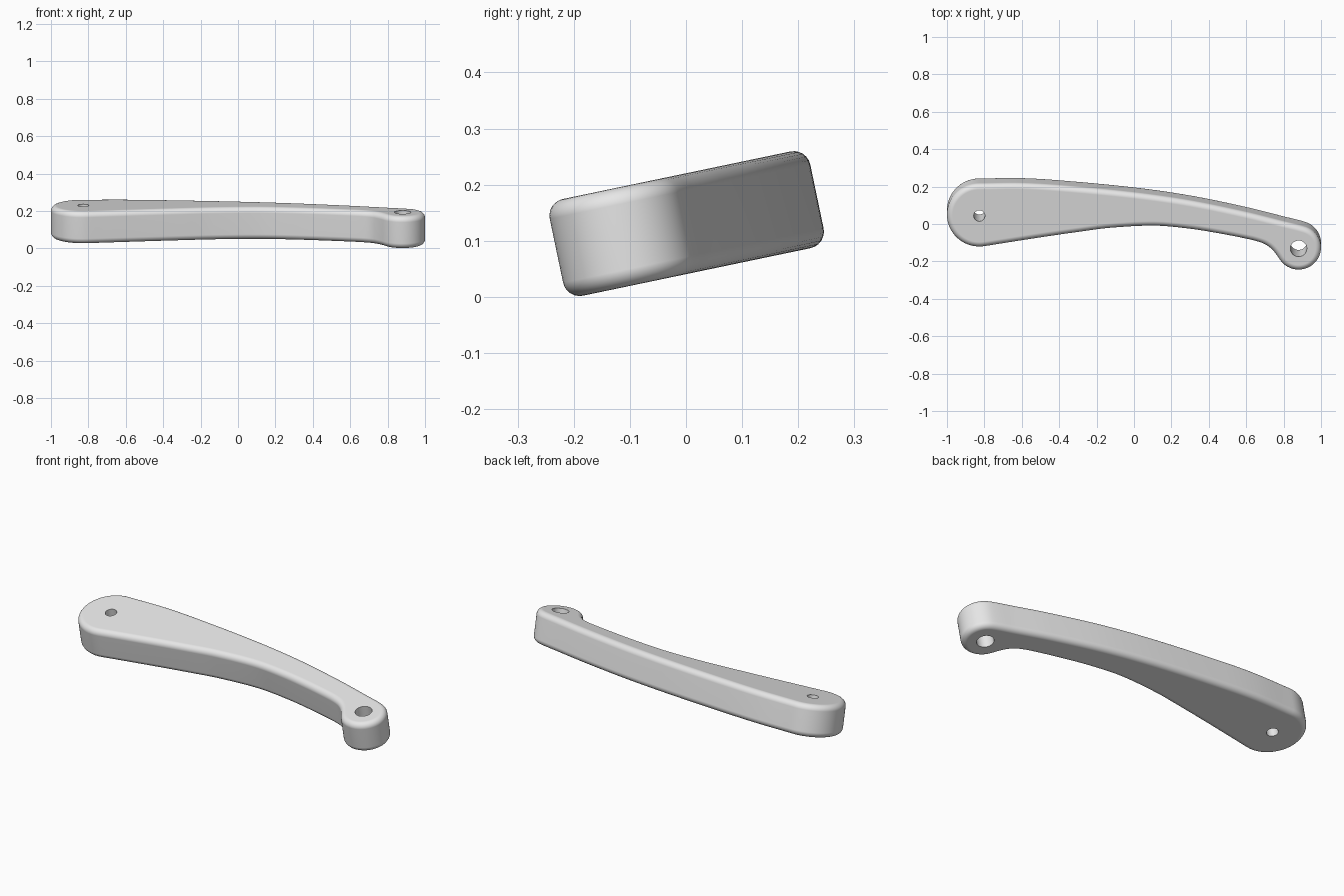
import bpy, bmesh
from math import radians, cos, sin
from mathutils import Vector

cube = bpy.data.objects.get("Cube")
if cube:
    bpy.data.objects.remove(cube, do_unlink=True)

THICK, ROUND = 0.176, 0.03
TILT, CENTRE = radians(11.8), (0, 0, 0.1305)
BIG, BIG_R = Vector((-0.827, 0.063)), 0.173
SMALL, SMALL_R = Vector((0.88, -0.116)), 0.12

grey = bpy.data.materials.new("light_grey")
grey.use_nodes = True
grey.diffuse_color = (0.8, 0.8, 0.8, 1)
grey.node_tree.nodes["Principled BSDF"].inputs["Base Color"].default_value = (0.8, 0.8, 0.8, 1)


def polar(deg):
    return Vector((cos(radians(deg)), sin(radians(deg))))


def arc(centre, radius, a, b, n):
    return [centre + radius * polar(a + (b - a) * i / n) for i in range(n + 1)]


def blend(points, start_dir, end_dir, n=8):
    """Smooth curve through points; returns the inner samples only."""
    pts = [Vector(p) for p in points]
    dirs = [start_dir] + [(c - a).normalized() for a, c in zip(pts, pts[2:])] + [end_dir]
    out = []
    for i in range(len(pts) - 1):
        p, q = pts[i], pts[i + 1]
        size = (q - p).length
        for k in range(n):
            t = k / n
            out.append(p * (2 * t**3 - 3 * t**2 + 1) + q * (3 * t**2 - 2 * t**3)
                       + dirs[i] * size * (t**3 - 2 * t**2 + t)
                       + dirs[i + 1] * size * (t**3 - t**2))
    return out[1:]


# Outline: wide rounded end, underside sweep, small eye, back sweep
big_arc = arc(BIG, BIG_R, 90, 278, 32)
small_arc = arc(SMALL, SMALL_R, 213, 431, 32)
lower = [(-0.72, -0.095), (-0.5, -0.06), (-0.29, -0.029), (-0.13, -0.008), (0.11, 0.004),
         (0.3, -0.013), (0.46, -0.039), (0.6, -0.067), (0.66, -0.082), (0.705, -0.1), (0.742, -0.13)]
upper = [(0.8, 0.029), (0.6, 0.08), (0.3, 0.143), (0, 0.187), (-0.4, 0.226), (-0.61, 0.238)]
outline = (big_arc
           + blend([big_arc[-1], *lower, small_arc[0]], polar(278 + 90), polar(213 + 90))
           + small_arc
           + blend([small_arc[-1], *upper, big_arc[0]], polar(431 + 90), polar(180)))

# Lever arm: extruded outline with rounded rims
bm = bmesh.new()
base = bm.faces.new([bm.verts.new((p.x, p.y, -THICK / 2)) for p in outline])
top = bmesh.ops.extrude_face_region(bm, geom=[base])["geom"]
bmesh.ops.translate(bm, vec=(0, 0, THICK), verts=[v for v in top if isinstance(v, bmesh.types.BMVert)])
bmesh.ops.recalc_face_normals(bm, faces=bm.faces)
mesh = bpy.data.meshes.new("lever_arm")
bm.to_mesh(mesh)
bm.free()
mesh.materials.append(grey)
arm = bpy.data.objects.new("lever_arm", mesh)
bpy.context.collection.objects.link(arm)

bevel = arm.modifiers.new("rounded_rims", "BEVEL")
bevel.width, bevel.segments = ROUND, 6
bevel.limit_method, bevel.angle_limit = "ANGLE", radians(50)
bevel.use_clamp_overlap = False

# Through holes in both ends
cutters = []
for name, centre, radius in (("pivot_hole", BIG, 0.03), ("eye_hole", SMALL, 0.044)):
    bpy.ops.mesh.primitive_cylinder_add(vertices=40, radius=radius, depth=1, location=(*centre, 0))
    cutter = bpy.context.object
    cutter.name, cutter.hide_render = name + "_cutter", True
    cutter.data.materials.append(grey)
    cut = arm.modifiers.new(name, "BOOLEAN")
    cut.operation, cut.solver, cut.object = "DIFFERENCE", "EXACT", cutter
    cutters.append(cutter)

bpy.ops.object.select_all(action="DESELECT")
arm.select_set(True)
bpy.context.view_layer.objects.active = arm
for name in [m.name for m in arm.modifiers]:
    bpy.ops.object.modifier_apply(modifier=name)
for cutter in cutters:
    bpy.data.objects.remove(cutter, do_unlink=True)

# Smooth rims, crisp hole edges, then tilt the arm
bpy.ops.object.shade_smooth_by_angle(angle=radians(35))
weighted = arm.modifiers.new("flat_faces", "WEIGHTED_NORMAL")
weighted.keep_sharp = True
arm.rotation_euler.x = TILT
arm.location = CENTRE
